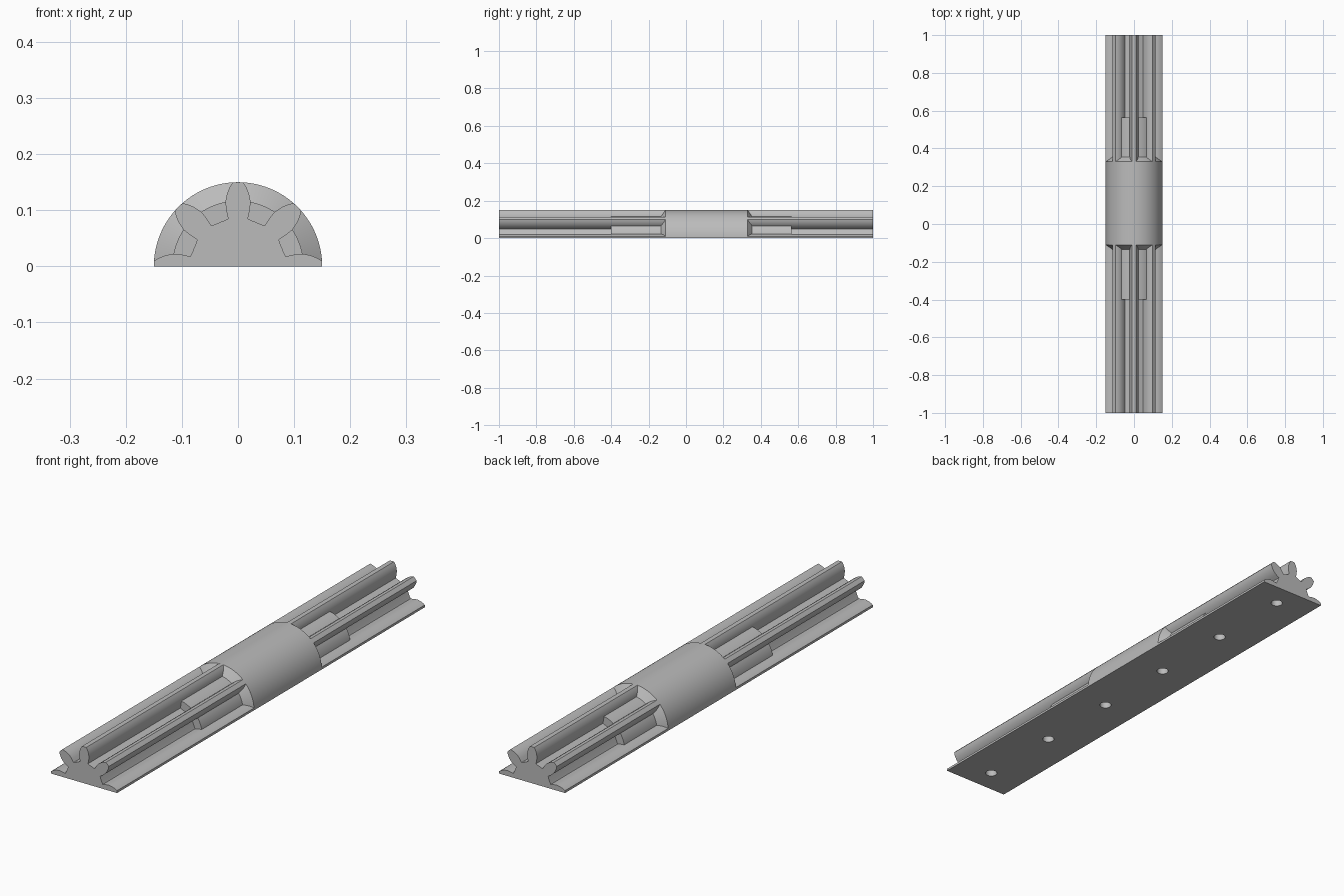
import bpy, bmesh
from math import sin, cos, pi, radians, hypot, atan2

if "Cube" in bpy.data.objects:
    bpy.data.objects.remove(bpy.data.objects["Cube"])

R, ROOT, FILL = 0.15, 0.085, 0.117      # tip, root and filler radii
FRONT, BACK = -0.11, 0.33               # ends of the collar
PITCH = radians(45)
FLANK = [(0.085, 0.0177), (0.1, 0.021), (0.115, 0.0225),
         (0.13, 0.0195), (0.142, 0.0145), (0.15, 0.0095)]  # radius, half width

steel = bpy.data.materials.new("plain grey")
steel.use_nodes = True
grey = (0.5, 0.5, 0.5, 1)
steel.diffuse_color = grey
steel.node_tree.nodes["Principled BSDF"].inputs["Base Color"].default_value = grey


def polar(r, a):
    return r * cos(a), r * sin(a)


def finish(bm, name):
    bmesh.ops.recalc_face_normals(bm, faces=bm.faces)
    mesh = bpy.data.meshes.new(name)
    bm.to_mesh(mesh)
    bm.free()
    mesh.materials.append(steel)
    ob = bpy.data.objects.new(name, mesh)
    bpy.context.collection.objects.link(ob)
    return ob


def loft(name, rings):
    """Join closed rings of points and cap both ends."""
    bm = bmesh.new()
    loops = [[bm.verts.new(p) for p in ring] for ring in rings]
    for a, b in zip(loops, loops[1:]):
        for i in range(len(a)):
            j = (i + 1) % len(a)
            bm.faces.new((a[i], a[j], b[j], b[i]))
    bm.faces.new(loops[0])
    bm.faces.new(loops[-1])
    return finish(bm, name)


def extrude(name, outline, y0, y1):
    return loft(name, [[(x, y, z) for x, z in outline] for y in (y0, y1)])


def smooth(ob):
    bpy.ops.object.select_all(action='DESELECT')
    ob.select_set(True)
    bpy.context.view_layer.objects.active = ob
    bpy.ops.object.shade_smooth_by_angle(angle=radians(22))


def drill(ob, holes):
    """Blind mounting holes in the flat underside."""
    for y in holes:
        bm = bmesh.new()
        bmesh.ops.create_cone(bm, cap_ends=True, segments=32, radius1=0.023,
                              radius2=0.023, depth=0.12)
        bmesh.ops.translate(bm, verts=bm.verts, vec=(0, y, 0))
        cutter = finish(bm, "hole_cutter")
        cutter.hide_render = True
        mod = ob.modifiers.new("hole", 'BOOLEAN')
        mod.operation, mod.solver, mod.object = 'DIFFERENCE', 'EXACT', cutter
        bpy.context.view_layer.objects.active = ob
        bpy.ops.object.modifier_apply(modifier=mod.name)
        bpy.data.objects.remove(cutter)


# Half gear outline: five teeth, the outer two cut by the flat base
gear = []
for k in range(5):
    a = k * PITCH
    rise = [polar(hypot(r, w) if r < R else R, a - atan2(w, r)) for r, w in FLANK]
    fall = [polar(hypot(r, w) if r < R else R, a + atan2(w, r)) for r, w in reversed(FLANK)]
    if k > 0:
        gear += rise
    gear.append(polar(R, a))
    if k < 4:
        gear += fall
        gear += [polar(ROOT, a + PITCH * t) for t in (0.4, 0.5, 0.6)]

front_bar = extrude("front_toothed_bar", gear, -1, FRONT)
back_bar = extrude("back_toothed_bar", gear, BACK, 1)

# Plain half-round collar
arc = [polar(R, pi * i / 64) for i in range(65)]
collar = extrude("collar", arc, FRONT, BACK)

drill(front_bar, (-0.9, -0.54, -0.18))
drill(collar, (0.18,))
drill(back_bar, (0.54, 0.9))
parts = [front_bar, back_bar, collar]

# Raised fillers in the valleys, flaring up into the collar
for side, end, edge, out in (("front", -0.4, FRONT, -1), ("back", 0.565, BACK, 1)):
    section = [(end, 0.07), (end, FILL), (edge + out * 0.024, FILL), (edge, R), (edge, 0.07)]
    for k in range(4):
        rings = []
        for i in range(13):
            a = k * PITCH + radians(4 + 37 * i / 12)
            rings.append([(r * cos(a), y, r * sin(a)) for y, r in section])
        parts.append(loft(f"{side}_valley_filler_{k + 1}", rings))

for part in parts:
    smooth(part)
